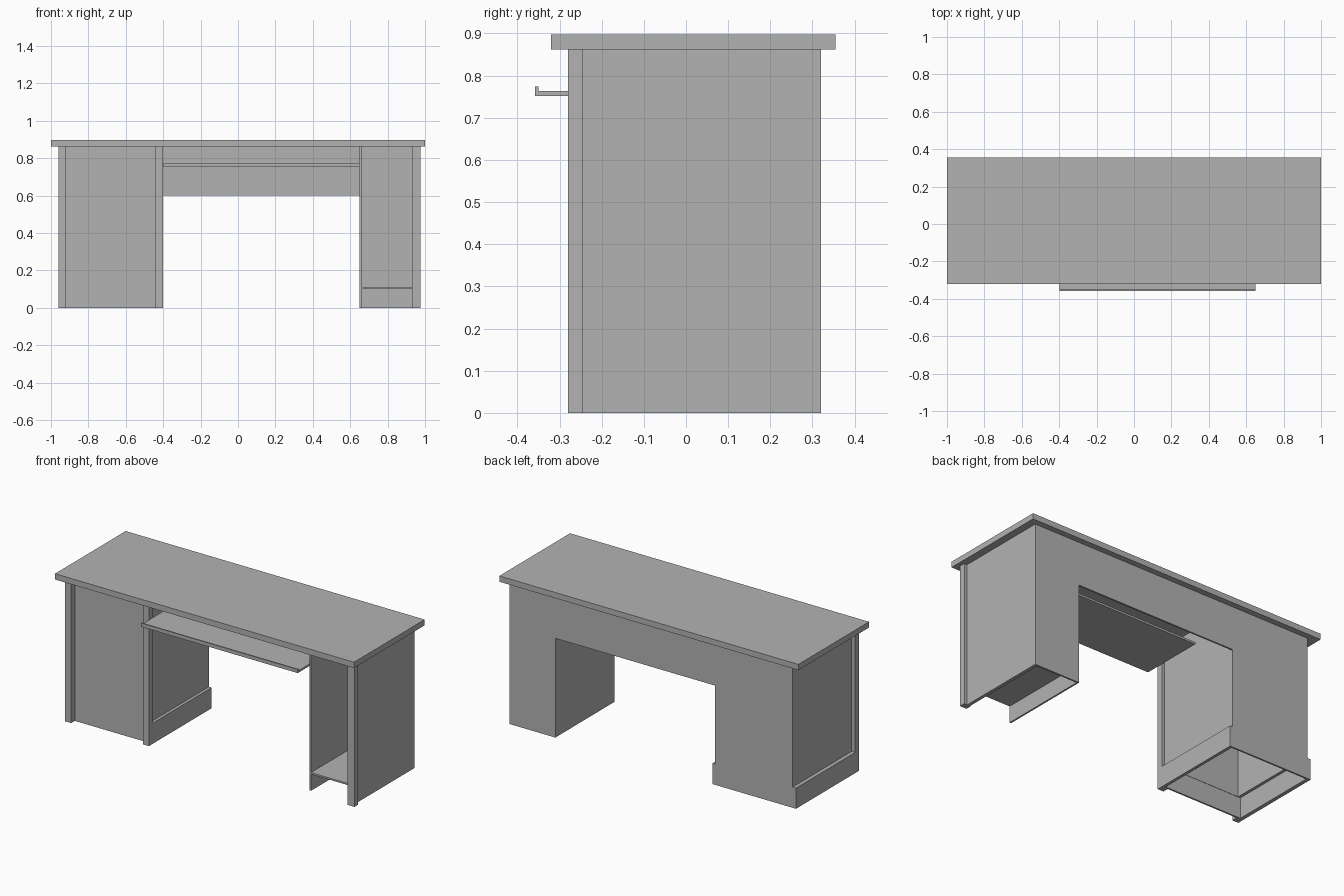
import bpy
import bmesh

cube = bpy.data.objects.get("Cube")
if cube:
    bpy.data.objects.remove(cube, do_unlink=True)

# Single plain grey finish
GREY = (0.45, 0.45, 0.45, 1.0)
grey = bpy.data.materials.new("plain grey")
grey.use_nodes = True
grey.diffuse_color = GREY
for node in grey.node_tree.nodes:
    if node.type == 'BSDF_PRINCIPLED':
        node.inputs["Base Color"].default_value = GREY

FRONT, FACE, BACK = -0.28, -0.245, 0.32   # post front, panel front, rear face
UNDER, TOP = 0.862, 0.897                 # underside and top of the worktop
PLINTH = 0.125


def add_object(name, bm):
    mesh = bpy.data.meshes.new(name)
    bmesh.ops.recalc_face_normals(bm, faces=bm.faces[:])
    bm.to_mesh(mesh)
    bm.free()
    mesh.materials.append(grey)
    obj = bpy.data.objects.new(name, mesh)
    bpy.context.scene.collection.objects.link(obj)


def board(name, xs, ys, zs):
    """Box spanning the given ranges."""
    bm = bmesh.new()
    bmesh.ops.create_cube(bm, size=1)
    for v in bm.verts:
        v.co = [r[0] if c < 0 else r[1] for c, r in zip(v.co, (xs, ys, zs))]
    add_object(name, bm)


def extruded(name, outline, axis, start, end):
    """Flat outline pushed along x or y."""
    bm = bmesh.new()
    place = (lambda a, b: (start, a, b)) if axis == 'x' else (lambda a, b: (a, start, b))
    face = bm.faces.new([bm.verts.new(place(a, b)) for a, b in outline])
    new = bmesh.ops.extrude_face_region(bm, geom=[face])["geom"]
    for v in new:
        if isinstance(v, bmesh.types.BMVert):
            v.co['xy'.index(axis)] = end
    add_object(name, bm)


# Worktop
board("worktop", (-1, 1), (-0.32, 0.355), (UNDER, TOP))

# Rear panel with the knee opening cut out
extruded("back_panel",
         [(-0.937, 0), (-0.418, 0), (-0.418, 0.6), (0.65, 0.6),
          (0.65, 0), (0.955, 0), (0.955, UNDER), (-0.937, UNDER)],
         'y', BACK - 0.01, BACK)

# Front posts
for name, x0, x1 in (("outer_right_post", -0.96, -0.92),
                     ("inner_right_post", -0.44, -0.40),
                     ("outer_left_post", 0.93, 0.975)):
    board(name, (x0, x1), (FRONT, FACE), (0, UNDER))

# Closed cabinet: side panels with skirting boards standing proud of them
board("outer_cabinet_side", (-0.937, -0.92), (FACE, BACK - 0.01), (PLINTH, UNDER))
board("outer_cabinet_skirting", (-0.96, -0.937), (FACE, BACK), (0, PLINTH))
board("inner_cabinet_side", (-0.437, -0.418), (FACE, BACK - 0.01), (PLINTH, UNDER))
board("inner_cabinet_skirting", (-0.418, -0.40), (FACE, BACK), (0, PLINTH))
board("cabinet_door", (-0.92, -0.437), (FACE, FACE + 0.012), (PLINTH, UNDER))
board("cabinet_front_skirting", (-0.937, -0.418), (FACE, FACE + 0.01), (0, PLINTH))

# Open cabinet: two sides and a low shelf
board("open_cabinet_outer_side", (0.935, 0.955), (FACE, BACK - 0.01), (0, UNDER))
board("open_cabinet_inner_side", (0.65, 0.66), (FACE, BACK - 0.01), (0, UNDER))
board("open_cabinet_shelf", (0.66, 0.935), (FACE, BACK - 0.01), (0.10, 0.11))

# Pull-out tray with a raised front lip
extruded("keyboard_tray",
         [(-0.358, 0.752), (0.034, 0.752), (0.034, 0.764),
          (-0.35, 0.764), (-0.35, 0.774), (-0.358, 0.774)],
         'x', -0.398, 0.65)
